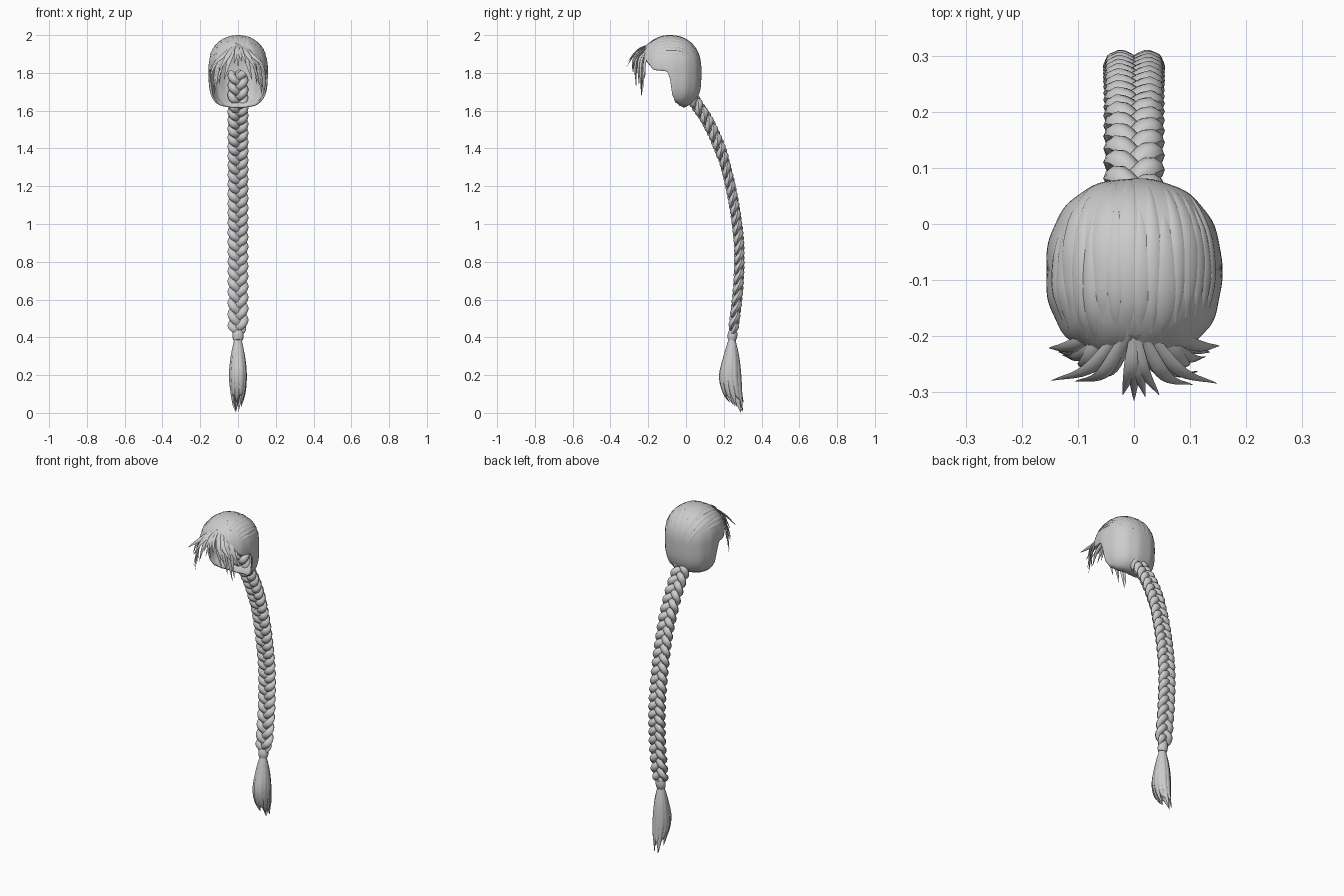
import bpy, bmesh, math, random
from mathutils import Vector
from mathutils.bvhtree import BVHTree

random.seed(4)
if "Cube" in bpy.data.objects:
    bpy.data.objects.remove(bpy.data.objects["Cube"])

hair = bpy.data.materials.new("grey_hair")
hair.use_nodes = True
GREY = (0.6, 0.6, 0.6, 1)
hair.diffuse_color = GREY
hair.node_tree.nodes["Principled BSDF"].inputs["Base Color"].default_value = GREY


def finish(bm, name, angle=50):
    mesh = bpy.data.meshes.new(name)
    bm.to_mesh(mesh)
    bm.free()
    obj = bpy.data.objects.new(name, mesh)
    bpy.context.collection.objects.link(obj)
    mesh.materials.append(hair)
    bpy.ops.object.select_all(action='DESELECT')
    obj.select_set(True)
    bpy.context.view_layer.objects.active = obj
    bpy.ops.object.shade_smooth_by_angle(angle=math.radians(angle))
    return obj


def spline(points, count):
    """Smooth curve through the points."""
    p = [Vector(q) for q in points]
    p = [2 * p[0] - p[1]] + p + [2 * p[-1] - p[-2]]
    out = []
    for k in range(count):
        u = k / (count - 1) * (len(p) - 3)
        i = min(int(u), len(p) - 4)
        t = u - i
        a, b, c, d = p[i:i + 4]
        out.append(0.5 * (2 * b + (c - a) * t + (2 * a - 5 * b + 4 * c - d) * t * t
                          + (3 * b - a - 3 * c + d) * t ** 3))
    return out


def sweep(bm, path, normal, width, thick, sides=6):
    """Sweep an oval along a path; width and thick are functions of 0..1."""
    rings, n = [], len(path)
    for i, p in enumerate(path):
        tan = (path[min(i + 1, n - 1)] - path[max(i - 1, 0)]).normalized()
        side = tan.cross(normal(i)).normalized()
        up = side.cross(tan)
        t = i / (n - 1)
        ring = []
        for k in range(sides):
            a = math.tau * k / sides
            ring.append(bm.verts.new(p + side * math.cos(a) * width(t) + up * math.sin(a) * thick(t)))
        rings.append(ring)
    faces = [rings[0], rings[-1][::-1]]
    for r, s in zip(rings, rings[1:]):
        faces += [(r[k], s[k], s[k - 1], r[k - 1]) for k in range(sides)]
    new = [bm.faces.new(f) for f in faces]
    bmesh.ops.recalc_face_normals(bm, faces=new)


def lock(bm, points, width, thick, center, root=0.5, count=12):
    """Tapered strand, flat side facing away from the center."""
    path = spline(points, count)
    shape = lambda t: (root + (1 - root) * math.sin(min(t / 0.45, 1) * math.pi / 2)) * (1 - max(0, (t - 0.4) / 0.6) ** 1.6) + 0.03
    sweep(bm, path, lambda i: path[i] - Vector(center), lambda t: width * shape(t), lambda t: thick * shape(t))


# Cap: rounded scalp shell whose lower edge follows the hairline
HEAD = Vector((0, -0.085, 1.82))
HAIRLINE = [(-0.25, 1.91), (-0.22, 1.87), (-0.17, 1.815), (-0.10, 1.808), (-0.085, 1.77),
            (-0.075, 1.69), (-0.05, 1.645), (0.0, 1.625), (0.08, 1.615)]


def hairline(y):
    for (y0, z0), (y1, z1) in zip(HAIRLINE, HAIRLINE[1:]):
        if y <= y1:
            return z0 + (z1 - z0) * max(0, (y - y0) / (y1 - y0))
    return HAIRLINE[-1][1]


def cap_scale(z):
    if z > HEAD.z:
        return max(0, 1 - ((z - HEAD.z) / 0.176) ** 2.2) ** (1 / 2.2)
    return max(0, 1 - ((HEAD.z - z) / 0.21) ** 3.5) ** (1 / 3)


AZ, ROWS, TOP = 112, 26, HEAD.z + 0.176
bm = bmesh.new()
pole = bm.verts.new((0, HEAD.y, TOP))
grid = []
for r in range(1, ROWS + 1):
    row = []
    for j in range(AZ):
        a = math.tau * j / AZ
        c, s = -math.cos(a), math.sin(a)
        x = 0.157 * math.copysign(abs(s) ** 0.87, s)
        y = 0.166 * math.copysign(abs(c) ** 0.87, c)
        edge = hairline(y + HEAD.y)
        z = edge + (TOP - edge) * math.cos(r / ROWS * math.pi / 2)
        k = cap_scale(z) * (1 + 0.008 * math.sin(13 * a) * (r / ROWS))
        row.append(bm.verts.new((x * k, HEAD.y + y * k, z)))
    grid.append(row)
for j in range(AZ):
    n = (j + 1) % AZ
    bm.faces.new((pole, grid[0][j], grid[0][n]))
    for r, s in zip(grid, grid[1:]):
        bm.faces.new((r[j], s[j], s[n], r[n]))
scalp = BVHTree.FromBMesh(bm)
cap = finish(bm, "hair_cap")
shell = cap.modifiers.new("shell", 'SOLIDIFY')
shell.thickness = 0.01
shell.offset = -1

# Combed strands lying on the cap from front to back
bm = bmesh.new()
for i in range(16):
    lateral = (i - 7.5) / 7.5 * 1.0
    start, stop = random.uniform(35, 60), random.uniform(125, 195)
    pts = []
    for k in range(9):
        phi = math.radians(start + (stop - start) * k / 8)
        lat = lateral * (0.5 + 0.5 * max(0, math.sin(phi)))
        d = Vector((math.sin(lat), -math.cos(lat) * math.cos(phi), math.cos(lat) * math.sin(phi)))
        hit = scalp.ray_cast(HEAD, d)[0]
        if hit:
            pts.append(hit)
    if len(pts) > 3:
        lock(bm, pts, random.uniform(0.012, 0.02), 0.004, HEAD, 0.2, 24)
finish(bm, "combed_strands")

# Fringe: strands leave the parting and sweep to both sides
FRINGE = [  # middle point, tip
    ((0.045, -0.262, 1.87), (0.075, -0.265, 1.76)),
    ((0.055, -0.270, 1.89), (0.105, -0.285, 1.80)),
    ((0.075, -0.260, 1.87), (0.115, -0.262, 1.73)),
    ((0.080, -0.262, 1.89), (0.148, -0.282, 1.83)),
    ((0.095, -0.240, 1.86), (0.128, -0.235, 1.68)),
    ((0.105, -0.225, 1.85), (0.135, -0.225, 1.70)),
    ((0.115, -0.215, 1.86), (0.152, -0.220, 1.77)),
    ((0.085, -0.245, 1.87), (0.100, -0.245, 1.74)),
]
bm = bmesh.new()
for side in (1, -1):
    for i, (mid, tip) in enumerate(FRINGE):
        start = (0.006 + 0.006 * i, -0.195 + 0.002 * i, 1.955 - 0.003 * i)
        pts = [(side * x, y + random.uniform(-0.005, 0.005), z) for x, y, z in (start, mid, tip)]
        lock(bm, pts, 0.013, 0.005, HEAD)
for x, y, z in ((-0.02, -0.305, 1.85), (0.0, -0.315, 1.83), (0.02, -0.308, 1.86), (0.045, -0.305, 1.85)):
    lock(bm, [(x * 0.1, -0.2, 1.95), (x * 0.4, -0.262, 1.915), (x, y, z)], 0.011, 0.005, HEAD)
finish(bm, "fringe")

# Braid: three strands weaving around a curved centre line
LINE = [(0.025, 1.80), (0.025, 1.70), (0.055, 1.635), (0.105, 1.56), (0.155, 1.46), (0.20, 1.34),
        (0.24, 1.18), (0.27, 1.0), (0.282, 0.85), (0.275, 0.65), (0.248, 0.42)]
raw = spline([(0, y, z) for y, z in LINE], 500)
step = sum((b - a).length for a, b in zip(raw, raw[1:])) / 360
center, run = [raw[0]], 0
for a, b in zip(raw, raw[1:]):
    run += (b - a).length
    if run >= step:
        center.append(b)
        run -= step
total = len(center)
back = []
for i in range(total):
    t = (center[min(i + 1, total - 1)] - center[max(i - 1, 0)]).normalized()
    back.append(Vector((0, -t.z, t.y)))
bm = bmesh.new()
for strand in range(3):
    path = []
    for i in range(total):
        u = i / total
        a = math.tau * (9 * u + strand / 3)
        end = min(1, (1 - u) / 0.04 + 0.35)
        depth = (0.012 if u > 0.35 else 0.016) * end
        path.append(center[i] + Vector((0.034 * end * math.sin(a), 0, 0)) + back[i] * depth * math.sin(2 * a))
    fat = lambda t: 0.021 * min(1, (1 - t) / 0.05 + 0.6)
    sweep(bm, path, lambda i: back[i], fat, lambda t: fat(t) * (0.78 if t > 0.35 else 0.95 - 0.17 * t / 0.35), 8)
finish(bm, "braid")

# Tie around the end of the braid
bm = bmesh.new()
sweep(bm, spline([(0, 0.25, 0.435), (0, 0.246, 0.41), (0, 0.243, 0.385)], 7), lambda i: Vector((0, 1, 0)),
      lambda t: 0.025 + 0.005 * math.sin(math.pi * t), lambda t: 0.021 + 0.005 * math.sin(math.pi * t), 16)
finish(bm, "hair_tie")

# Tail: loose tuft that bulges and ends in points
bm = bmesh.new()
for i in range(11):
    a = math.tau * i / 11
    c, s = math.cos(a), math.sin(a)
    tip = (0.022 * c - 0.006, 0.268 + 0.036 * s, 0.005 + 0.05 * (1 - s) / 2 + 0.05 * (i % 2))
    pts = [(0.012 * c, 0.244 + 0.01 * s, 0.40), (0.026 * c, 0.24 + 0.03 * s, 0.30),
           (0.034 * c, 0.234 + 0.047 * s, 0.19), (0.03 * c, 0.248 + 0.043 * s, 0.10), tip]
    lock(bm, pts, 0.021, 0.014, (0, 0.237, 0.2), 0.35, 18)
lock(bm, [(0, 0.244, 0.4), (0, 0.237, 0.2), (-0.012, 0.29, 0.003)], 0.03, 0.04, (0, 0, 0.2), 0.3, 18)
finish(bm, "tail")
